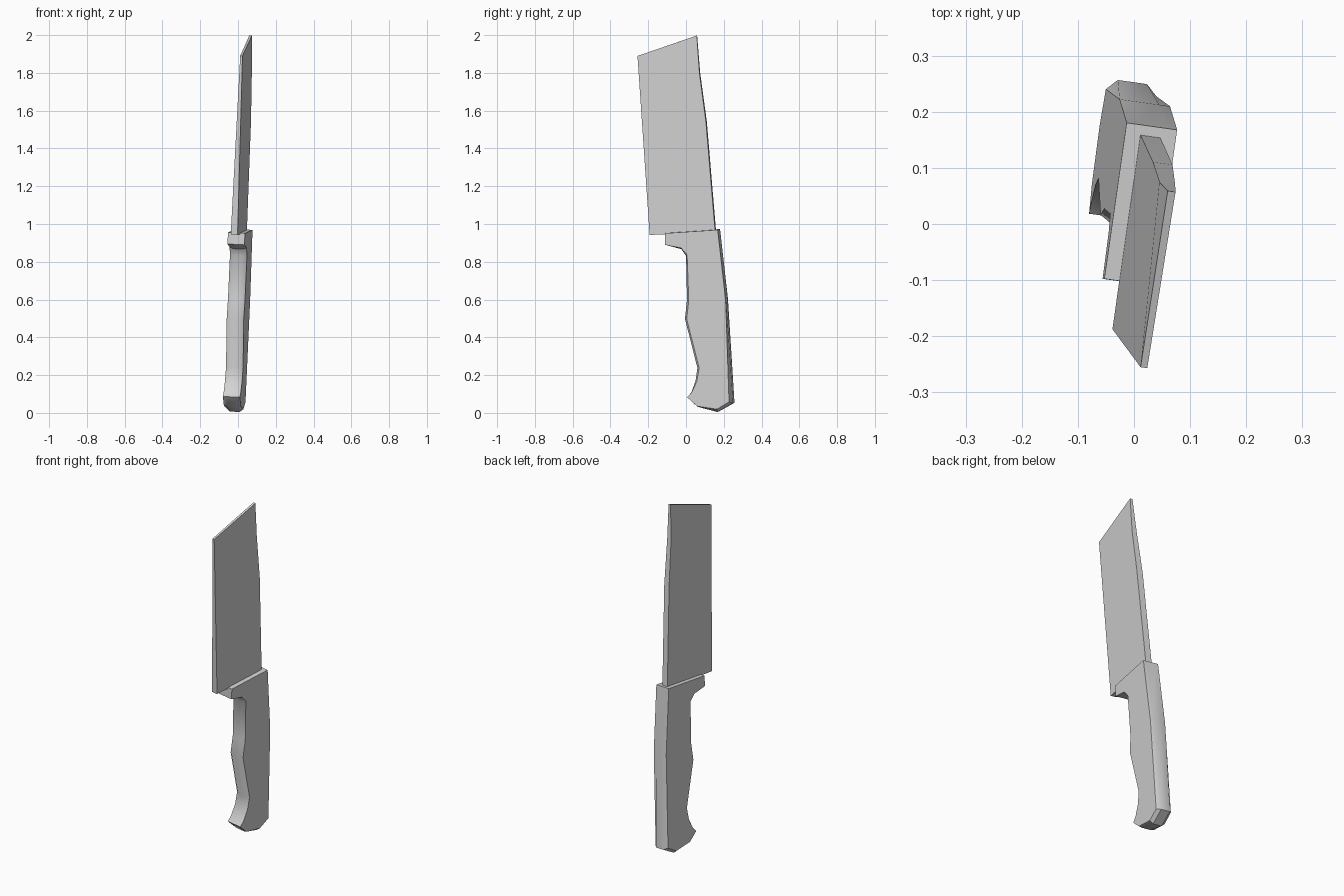
import bpy
import bmesh
import math
from mathutils import Vector

cube = bpy.data.objects.get("Cube")
if cube:
    bpy.data.objects.remove(cube, do_unlink=True)

# One plain grey for the whole knife
grey = bpy.data.materials.new("plain_grey")
grey.use_nodes = True
colour = (0.65, 0.65, 0.65, 1)
grey.diffuse_color = colour
grey.node_tree.nodes["Principled BSDF"].inputs["Base Color"].default_value = colour

YAW, LEAN, SHIFT = 0.14, 0.05, -0.041


def place(x, y, z):
    """Turn and lean a point of the upright knife into its resting pose."""
    return Vector((x + YAW * y + LEAN * z + SHIFT, y - YAW * x, z - LEAN * x))


def loft(name, rings, smooth_angle):
    """Join matching outlines (lists of x, y, z) into a closed solid."""
    bm = bmesh.new()
    loops = [[bm.verts.new(place(*p)) for p in ring] for ring in rings]
    for a, b in zip(loops, loops[1:]):
        for i in range(len(a)):
            j = (i + 1) % len(a)
            bm.faces.new((a[i], a[j], b[j], b[i]))
    bm.faces.new(loops[0])
    bm.faces.new(loops[-1])
    bmesh.ops.recalc_face_normals(bm, faces=bm.faces[:])
    mesh = bpy.data.meshes.new(name)
    bm.to_mesh(mesh)
    bm.free()
    mesh.materials.append(grey)
    obj = bpy.data.objects.new(name, mesh)
    bpy.context.collection.objects.link(obj)
    bpy.ops.object.select_all(action="DESELECT")
    obj.select_set(True)
    bpy.context.view_layer.objects.active = obj
    bpy.ops.object.shade_smooth_by_angle(angle=math.radians(smooth_angle))
    return obj


# Blade: y, z and half thickness, thinning towards the slanted tip
blade_outline = [
    (-0.19, 0.943, 0.018), (0.157, 0.957, 0.018), (0.108, 1.54, 0.0175),
    (0.073, 1.8, 0.014), (0.058, 1.998, 0.007), (-0.256, 1.89, 0.006),
]
loft("blade", [[(s * h, y, z) for y, z, h in blade_outline] for s in (1, -1)], 20)

# Handle: y and z on the flat sides, then the offset of the middle ridge
handle_outline = [
    (-0.104, 0.953, 0, 0), (-0.104, 0.892, 0, 0),       # guard
    (-0.02, 0.876, 0, -0.008), (0.012, 0.84, -0.008, -0.008),
    (0.021, 0.6, -0.012, 0), (0.01, 0.5, -0.012, 0),    # finger grip
    (0.076, 0.24, -0.012, 0), (0.064, 0.17, -0.01, 0),
    (0.036, 0.11, -0.004, 0), (0.012, 0.085, 0, 0),     # hook
    (0.064, 0.038, 0, -0.004), (0.17, 0.022, 0, -0.016),  # butt
    (0.234, 0.06, 0.019, -0.008),
    (0.216, 0.6, 0, 0), (0.174, 0.971, 0, 0),           # spine
]
HALF, RIDGE = 0.045, 0.026


def side(x):
    return [(x, y, z) for y, z, dy, dz in handle_outline]


def ridge(x):
    return [(x, y + dy, z + dz) for y, z, dy, dz in handle_outline]


loft("handle", [side(HALF), ridge(RIDGE), ridge(-RIDGE), side(-HALF)], 35)
